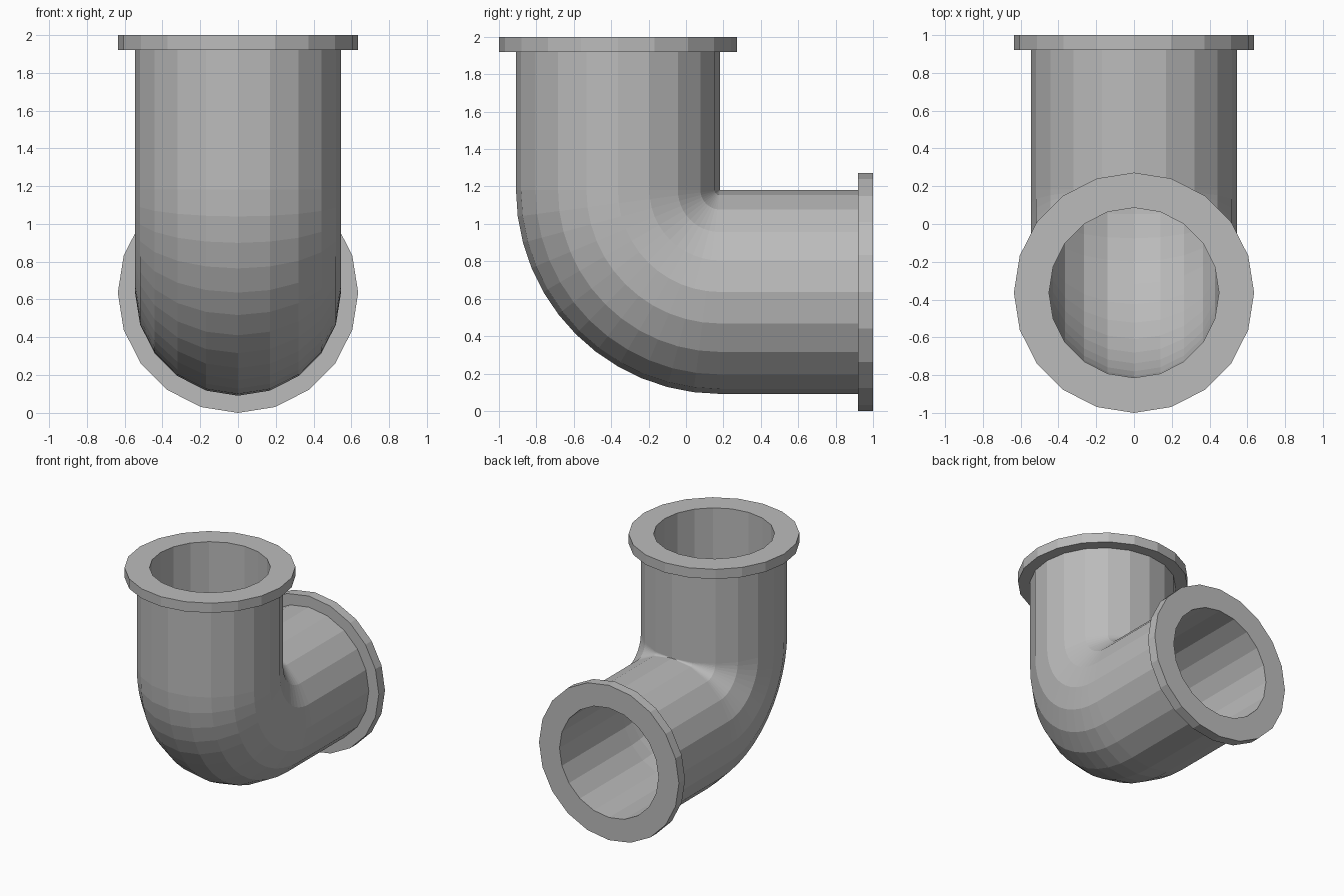
import bpy, bmesh, math

if "Cube" in bpy.data.objects:
    bpy.data.objects.remove(bpy.data.objects["Cube"])

SIDES = 20          # facets around the pipe
BEND_STEPS = 12     # segments in the 90 degree elbow
R_FLANGE, R_OUT, R_IN = 0.636, 0.545, 0.45
BEND_R = 0.546      # elbow centreline radius
CY, CZ = 0.182, 1.182   # elbow centre
LIP = 0.08          # flange thickness

grey = bpy.data.materials.new("pipe_grey")
grey.diffuse_color = (0.5, 0.5, 0.5, 1)
grey.use_nodes = True
grey.node_tree.nodes["Principled BSDF"].inputs["Base Color"].default_value = grey.diffuse_color

bm = bmesh.new()


def ring(theta, radius, z_off=0.0, y_off=0.0):
    """Cross-section at an elbow angle, slid up or back for the straight runs."""
    verts = []
    for i in range(SIDES):
        a = 2 * math.pi * i / SIDES
        d = BEND_R + radius * math.cos(a)
        verts.append(bm.verts.new((radius * math.sin(a),
                                   CY - d * math.cos(theta) + y_off,
                                   CZ - d * math.sin(theta) + z_off)))
    return verts


def elbow(radius):
    return [ring(math.pi / 2 * k / BEND_STEPS, radius) for k in range(BEND_STEPS + 1)]


up, back, q = 2 - CZ, 1 - CY, math.pi / 2

# top flange, outer wall, back flange, then the inner wall back to the start
rings = [ring(0, R_FLANGE, z_off=up), ring(0, R_FLANGE, z_off=up - LIP),
         ring(0, R_OUT, z_off=up - LIP)]
rings += elbow(R_OUT)
rings += [ring(q, R_OUT, y_off=back - LIP), ring(q, R_FLANGE, y_off=back - LIP),
          ring(q, R_FLANGE, y_off=back), ring(q, R_IN, y_off=back)]
rings += elbow(R_IN)[::-1]
rings += [ring(0, R_IN, z_off=up)]

# skin neighbouring rings, closing the loop at the top rim
for a, b in zip(rings, rings[1:] + rings[:1]):
    for i in range(SIDES):
        j = (i + 1) % SIDES
        bm.faces.new((a[i], a[j], b[j], b[i]))
bmesh.ops.recalc_face_normals(bm, faces=bm.faces)

mesh = bpy.data.meshes.new("flanged_elbow_pipe")
bm.to_mesh(mesh)
bm.free()
mesh.materials.append(grey)
bpy.context.collection.objects.link(bpy.data.objects.new("flanged_elbow_pipe", mesh))
